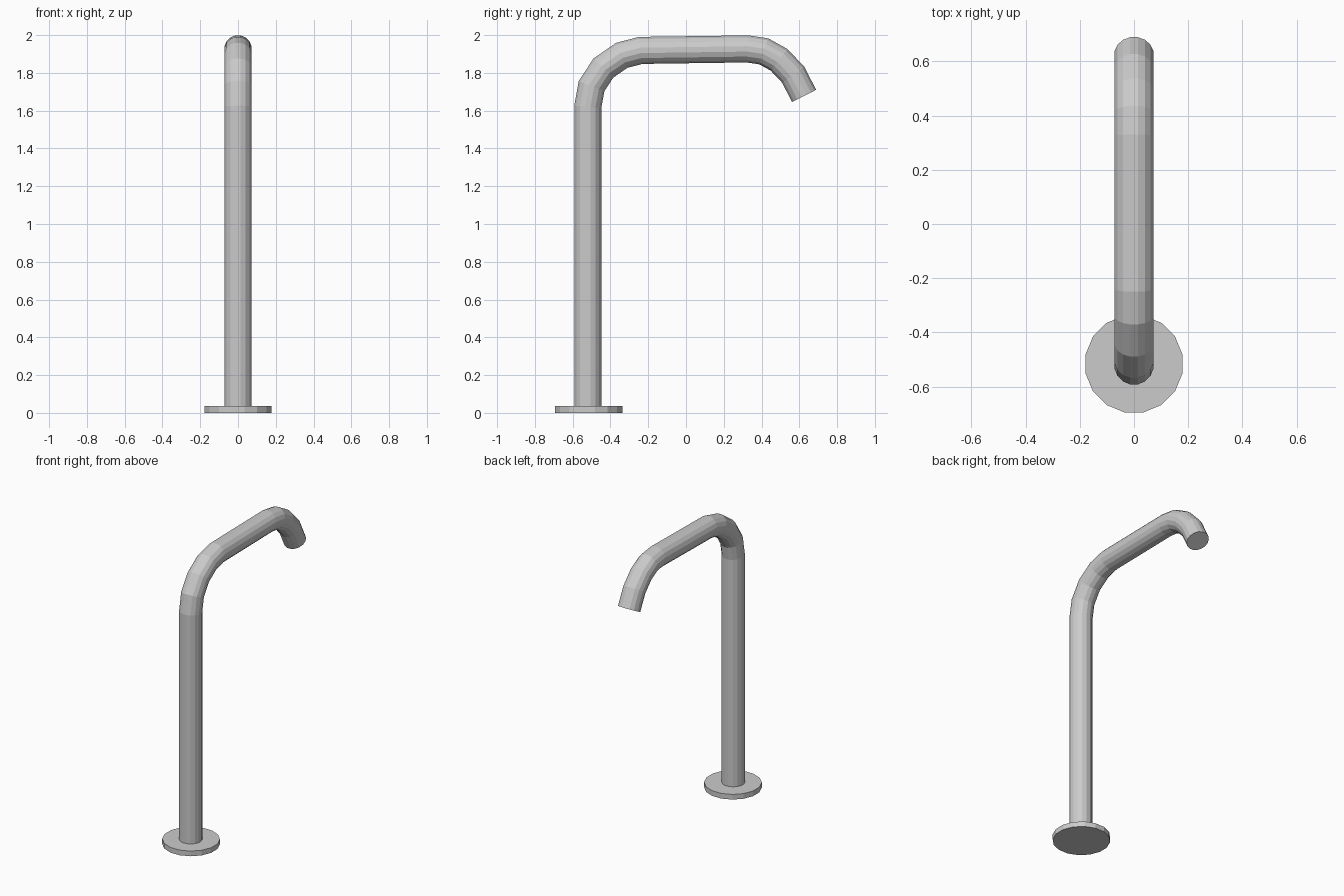
import bpy, bmesh, math
from mathutils import Vector, Matrix

cube = bpy.data.objects.get("Cube")
if cube:
    bpy.data.objects.remove(cube)

SIDES = 16
POST_Y = -0.52

steel = bpy.data.materials.new("brushed grey")
steel.use_nodes = True
grey = (0.6, 0.6, 0.6, 1)
steel.diffuse_color = grey
steel.node_tree.nodes["Principled BSDF"].inputs["Base Color"].default_value = grey


def add_object(name, bm):
    bmesh.ops.recalc_face_normals(bm, faces=bm.faces)
    mesh = bpy.data.meshes.new(name)
    bm.to_mesh(mesh)
    bm.free()
    mesh.materials.append(steel)
    obj = bpy.data.objects.new(name, mesh)
    bpy.context.collection.objects.link(obj)
    return obj


def sweep(name, path, radius):
    """Round tube with mitred joints along a path in the YZ plane."""
    bm = bmesh.new()
    pts = [Vector((0, y, z)) for y, z in path]
    rings = []
    for i, p in enumerate(pts):
        before = (p - pts[i - 1]).normalized() if i else None
        after = (pts[i + 1] - p).normalized() if i < len(pts) - 1 else None
        before, after = before or after, after or before
        tangent = (before + after).normalized()
        across = Vector((0, tangent.z, -tangent.y)) / tangent.dot(before)
        ring = []
        for k in range(SIDES):
            a = math.tau * (k + 0.5) / SIDES
            offset = Vector((math.cos(a), 0, 0)) + across * math.sin(a)
            ring.append(bm.verts.new(p + offset * radius))
        rings.append(ring)
    for low, high in zip(rings, rings[1:]):
        for k in range(SIDES):
            n = (k + 1) % SIDES
            bm.faces.new((low[k], low[n], high[n], high[k]))
    bm.faces.new(rings[0])
    bm.faces.new(rings[-1])
    return add_object(name, bm)


# Post, rear bend, arm and drooping outlet in one tube
post = [(POST_Y, 0.01), (POST_Y, 1.62)]
rear_bend = [(-0.5, 1.73), (-0.437, 1.826), (-0.34, 1.893), (-0.24, 1.919)]
outlet_bend = [(0.325, 1.927), (0.412, 1.914), (0.493, 1.869),
               (0.568, 1.79), (0.625, 1.678)]
sweep("spout_tube", post + rear_bend + outlet_bend, 0.073)

# Round mounting flange
bm = bmesh.new()
bmesh.ops.create_cone(
    bm, cap_ends=True, segments=SIDES, radius1=0.182, radius2=0.182, depth=0.036,
    matrix=Matrix.Translation((0, POST_Y + 0.004, 0.018))
    @ Matrix.Rotation(math.pi / SIDES, 4, 'Z'))
add_object("base_flange", bm)
